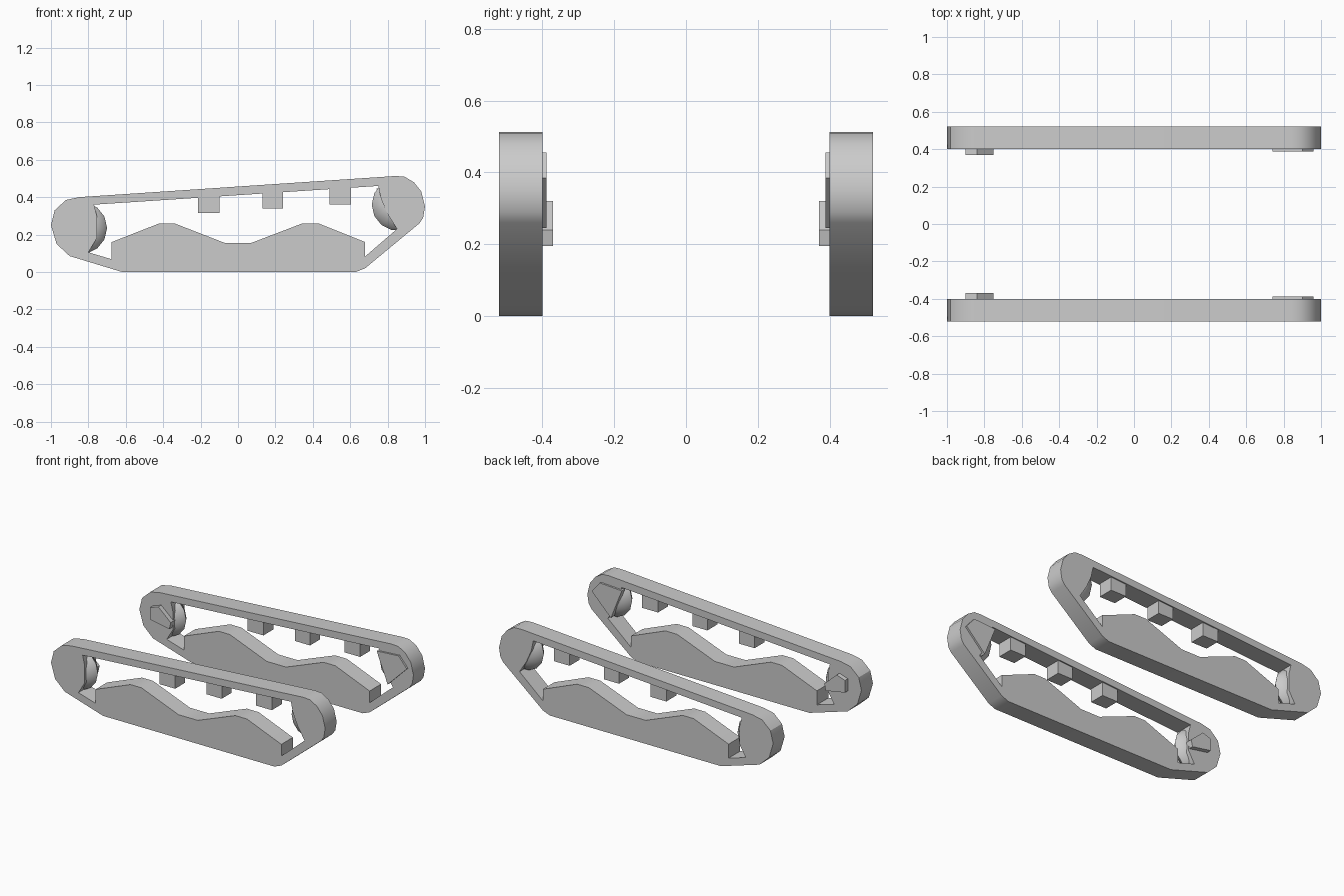
import bpy, bmesh, math

if "Cube" in bpy.data.objects:
    bpy.data.objects.remove(bpy.data.objects["Cube"])

MID, HALF = 0.46, 0.06   # track centre and half thickness in y


def finish(obj, angle=32):
    """Weld, fix normals and smooth shallow edges."""
    bm = bmesh.new()
    bm.from_mesh(obj.data)
    bmesh.ops.remove_doubles(bm, verts=bm.verts, dist=0.0001)
    bmesh.ops.recalc_face_normals(bm, faces=bm.faces)
    bm.to_mesh(obj.data)
    bm.free()
    bpy.ops.object.select_all(action='DESELECT')
    obj.select_set(True)
    bpy.context.view_layer.objects.active = obj
    bpy.ops.object.shade_smooth_by_angle(angle=math.radians(angle))


def plate(name, loops, y, half):
    """Extrude x-z outlines (the second one cuts a hole) along y."""
    cu = bpy.data.curves.new(name, 'CURVE')
    cu.dimensions, cu.fill_mode, cu.extrude = '2D', 'BOTH', half
    for pts in loops:
        sp = cu.splines.new('POLY')
        sp.points.add(len(pts) - 1)
        for p, (x, z) in zip(sp.points, pts):
            p.co = (x, z, 0, 1)
        sp.use_cyclic_u = True
    obj = bpy.data.objects.new(name, cu)
    bpy.context.collection.objects.link(obj)
    obj.rotation_euler.x = math.pi / 2
    obj.location.y = y
    bpy.ops.object.select_all(action='DESELECT')
    obj.select_set(True)
    bpy.context.view_layer.objects.active = obj
    bpy.ops.object.convert(target='MESH')
    finish(bpy.context.object)


def wheel(name, x, z, r, y):
    """Wheel with a wide rim at mid thickness, tapering to both faces."""
    bm = bmesh.new()
    n, rings = 14, []
    for dy, k in ((-0.055, 0.5), (-0.03, 0.86), (0, 1), (0.03, 0.86), (0.055, 0.5)):
        rings.append([bm.verts.new((x + r * k * math.cos(2 * math.pi * i / n), y + dy,
                                    z + r * k * math.sin(2 * math.pi * i / n)))
                      for i in range(n)])
    for a, b in zip(rings, rings[1:]):
        for i in range(n):
            j = (i + 1) % n
            bm.faces.new((a[i], a[j], b[j], b[i]))
    bm.faces.new(rings[0])
    bm.faces.new(rings[-1])
    me = bpy.data.meshes.new(name)
    bm.to_mesh(me)
    bm.free()
    obj = bpy.data.objects.new(name, me)
    bpy.context.collection.objects.link(obj)
    finish(obj, 50)


# Belt outline and the opening above the lower hull
outer = [(-0.62, 0), (0.63, 0), (0.68, 0.02), (0.97, 0.26), (0.99, 0.29),
         (1.0, 0.35), (0.98, 0.43), (0.94, 0.48), (0.89, 0.51), (0.84, 0.513),
         (-0.85, 0.40), (-0.92, 0.385), (-0.98, 0.33), (-1.0, 0.25),
         (-0.97, 0.15), (-0.90, 0.085)]
opening = [(-0.675, 0.068), (-0.675, 0.16), (-0.42, 0.26), (-0.34, 0.26),
           (-0.07, 0.155), (0.07, 0.155), (0.345, 0.26), (0.43, 0.26),
           (0.68, 0.16), (0.68, 0.083), (0.85, 0.23), (0.80, 0.31),
           (0.765, 0.39), (0.75, 0.46), (-0.77, 0.36), (-0.755, 0.30),
           (-0.755, 0.18), (-0.80, 0.105)]
rear_hub = [(-0.90, 0.30), (-0.84, 0.32), (-0.75, 0.24), (-0.76, 0.195), (-0.90, 0.22)]
front_hub = [(0.74, 0.445), (0.90, 0.455), (0.96, 0.385), (0.82, 0.245)]

for side, s in (('left', 1), ('right', -1)):
    y = s * MID
    plate(side + '_track', [outer, opening], y, HALF)
    # Lugs under the top run of the belt
    for i, (x0, x1, z0) in enumerate(((-0.215, -0.10, 0.315), (0.13, 0.24, 0.34), (0.49, 0.605, 0.362))):
        plate(f'{side}_lug_{i + 1}', [[(x0, z0), (x1, z0), (x1, z0 + 0.11), (x0, z0 + 0.11)]], y, 0.052)
    # End wheels and the hub plates on the inner face
    wheel(side + '_rear_wheel', -0.84, 0.235, 0.14, y)
    wheel(side + '_front_wheel', 0.855, 0.36, 0.14, y)
    plate(side + '_rear_hub', [rear_hub], s * 0.395, 0.025)
    plate(side + '_front_hub', [front_hub], s * 0.405, 0.017)
